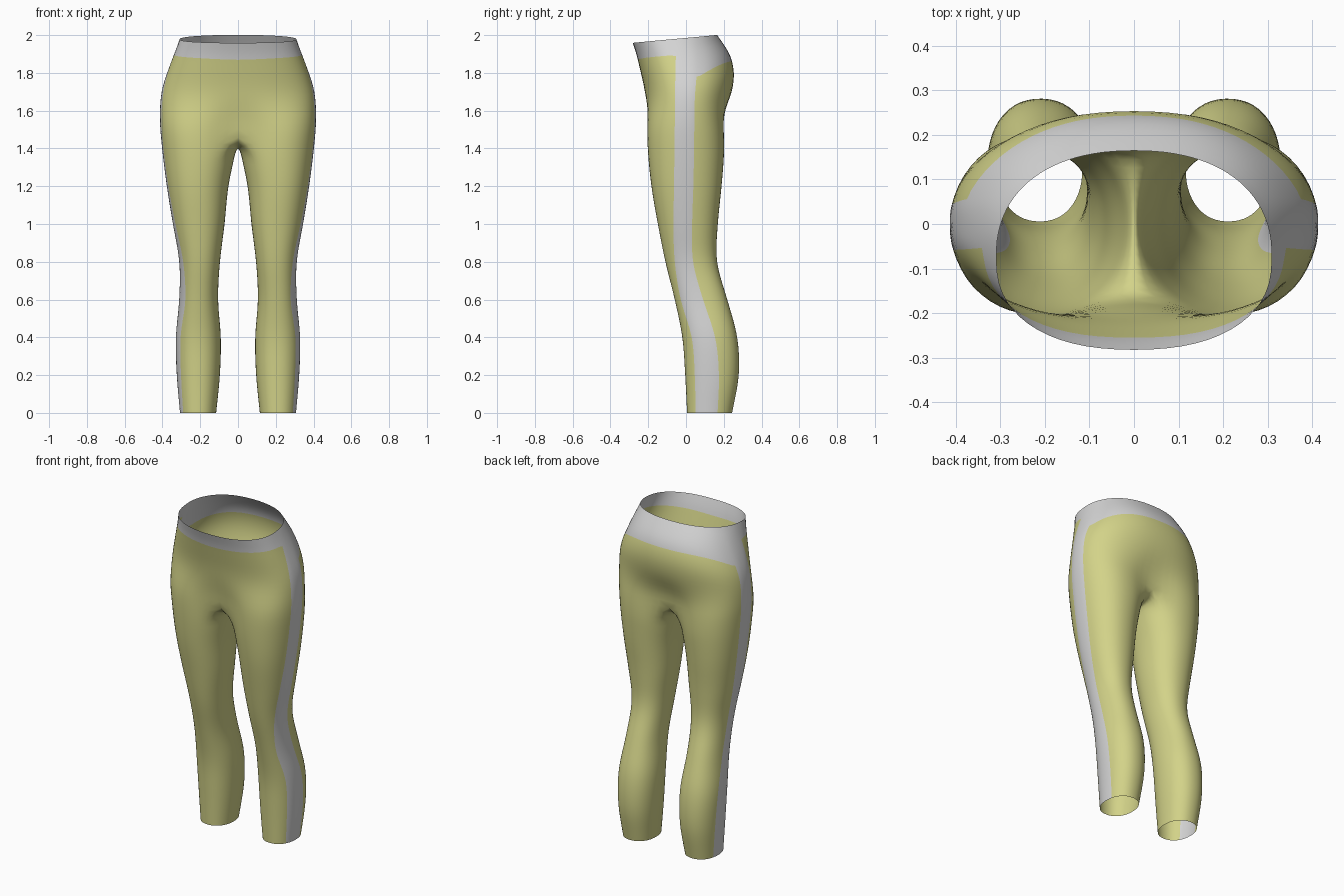
import bpy, bmesh, math

if "Cube" in bpy.data.objects:
    bpy.data.objects.remove(bpy.data.objects["Cube"])

# z, outer x, inner x, front y, back y, stripe front y, stripe back y
KEYS = [
    (0.0, .308, .115, .005, .245, .05, .168),
    (0.2, .325, .095, -.005, .281, .045, .175),
    (0.4, .330, .090, -.02, .273, .03, .155),
    (0.6, .312, .105, -.06, .220, -.03, .09),
    (0.8, .311, .095, -.11, .165, -.06, .035),
    (1.0, .345, .070, -.15, .170, -.065, .03),
    (1.2, .377, .050, -.185, .190, -.06, .035),
    (1.4, .402, .010, -.205, .205, -.057, .038),
    (1.55, .414, 0, -.21, .204, -.055, .04),
    (1.7, .406, 0, -.218, .245, -.055, .045),
    (1.8, .376, 0, -.24, .257, -.053, .055),
    (1.9, .338, 0, -.264, .232, -.05, .06),
    (2.0, .303, 0, -.298, .165, -.05, .06),
]
NF, NS, NB, NI = 8, 4, 8, 8          # columns: front, stripe, back, inner leg
NO, N = NF + NS + NB, NF + NS + NB + NI
A = 128                              # leg angle where inner columns begin


def profile(z):
    """Catmull-Rom interpolation of the body measurements."""
    z = min(max(z, 0), 2)
    i = max(k for k in range(len(KEYS) - 1) if KEYS[k][0] <= z)
    p, q = KEYS[i], KEYS[i + 1]
    o, r = KEYS[max(i - 1, 0)], KEYS[min(i + 2, len(KEYS) - 1)]
    h = q[0] - p[0]
    t = (z - p[0]) / h
    out = []
    for c in range(1, 7):
        m0 = (q[c] - o[c]) / (q[0] - o[0]) * h
        m1 = (r[c] - p[c]) / (r[0] - p[0]) * h
        out.append((2*t**3 - 3*t*t + 1) * p[c] + (t**3 - 2*t*t + t) * m0
                   + (3*t*t - 2*t**3) * q[c] + (t**3 - t*t) * m1)
    return out


def spow(v, e):
    return math.copysign(abs(v) ** e, v)


def section(j, cx, a, yc, yf, yb, s0, s1, end, n):
    """Superellipse point for column j, with columns locked to the stripe edges."""
    def angle(y):
        u = (y - yc) / ((yb - yc) if y > yc else (yc - yf))
        return math.degrees(math.asin(max(-1, min(1, spow(u, n / 2)))))
    f0, f1 = angle(s0), angle(s1)
    if j <= NF:
        f = -end + (f0 + end) * j / NF
    elif j <= NF + NS:
        f = f0 + (f1 - f0) * (j - NF) / NS
    elif j <= NO:
        f = f1 + (end - f1) * (j - NF - NS) / NB
    else:
        f = end + (360 - 2 * end) * (j - NO) / NI
    f = math.radians(f)
    s = spow(math.sin(f), 2 / n)
    return cx + a * spow(math.cos(f), 2 / n), yc + s * ((yb - yc) if s > 0 else (yc - yf))


def leg_point(j, z):
    xo, xi, yf, yb, s0, s1 = profile(z)
    xi = max(xi, 0)
    return section(j, (xo + xi) / 2, (xo - xi) / 2, (yf + yb) / 2, yf, yb, s0, s1, A, 2.2)


def torso_point(j, z):
    xo, xi, yf, yb, s0, s1 = profile(z)
    yc = -.08 * max(0, (z - 1.75) / .25)
    x, y = section(j, 0, xo, yc, yf, yb, s0, s1, 90, 2.3)
    w = max(0, min(1, (1.70 - z) / .23))
    w = w * w * (3 - 2 * w)
    lx, ly = leg_point(j, z)
    x, y = x + (lx - x) * w, y + (ly - y) * w
    return (0 if j in (0, NO) else max(x, 0)), y


def band_bottom(j):
    """Lower edge of the waistband, dipping into the stripe at the back."""
    if j <= NF + NS:
        t = min(1, j / NF)
        z = 1.875 + .027 * t
        return z if j <= NF else z - .137 * (j - NF) / NS
    t = (j - NF - NS) / NB
    return 1.765 + .1 * (1 - (1 - t) ** 3)


bm = bmesh.new()
rings = []
CROTCH = 1.47

# waist and hip rings, half of the body
for k in range(4):                    # waistband
    ring = []
    for j in range(NO + 1):
        top = 1.985 + .09 * torso_point(j, 1.98)[1]
        z = top + (band_bottom(j) - top) * k / 3
        ring.append(bm.verts.new((*torso_point(j, z), z)))
    rings.append(ring)
for k in range(1, 7):                 # hips down to the crotch
    ring = []
    for j in range(NO + 1):
        z = band_bottom(j) + (CROTCH - band_bottom(j)) * k / 6
        ring.append(bm.verts.new((*torso_point(j, z), z)))
    rings.append(ring)

# crotch seam joins the two legs on the centre plane
yb, yf = rings[-1][NO].co.y, rings[-1][0].co.y
for i in range(1, NI):
    t = i / NI
    rings[-1].append(bm.verts.new((0, yb + (yf - yb) * t, CROTCH - .06 * math.sin(math.pi * t))))

# leg rings
for k in range(24):
    z = 1.375 * (1 - k / 23)
    rings.append([bm.verts.new((*leg_point(j, z), z)) for j in range(N)])

# faces: grey waistband and side stripe, yellow elsewhere
for r in range(len(rings) - 1):
    a, b = rings[r], rings[r + 1]
    for j in range(N if len(a) == N else NO):
        f = bm.faces.new((a[j], b[j], b[(j + 1) % N], a[(j + 1) % N]))
        f.material_index = 1 if r < 3 or NF <= j < NF + NS else 0
        f.smooth = True
bmesh.ops.recalc_face_normals(bm, faces=bm.faces)
# make sure the outside faces outward
bm.faces.ensure_lookup_table()
side = max(bm.faces, key=lambda f: f.calc_center_median().x)
if side.normal.x < 0:
    bmesh.ops.reverse_faces(bm, faces=bm.faces)

mesh = bpy.data.meshes.new("leggings")
bm.to_mesh(mesh)
bm.free()
for name, col in (("soft_yellow", (.65, .65, .25, 1)), ("light_grey", (.67, .67, .67, 1))):
    m = bpy.data.materials.new(name)
    m.diffuse_color = col
    m.use_nodes = True
    m.node_tree.nodes["Principled BSDF"].inputs["Base Color"].default_value = m.diffuse_color
    mesh.materials.append(m)
leggings = bpy.data.objects.new("leggings", mesh)
bpy.context.collection.objects.link(leggings)

# mirror to the other leg and smooth
mir = leggings.modifiers.new("mirror", 'MIRROR')
mir.merge_threshold = .0005
sub = leggings.modifiers.new("smooth", 'SUBSURF')
sub.levels = sub.render_levels = 1
